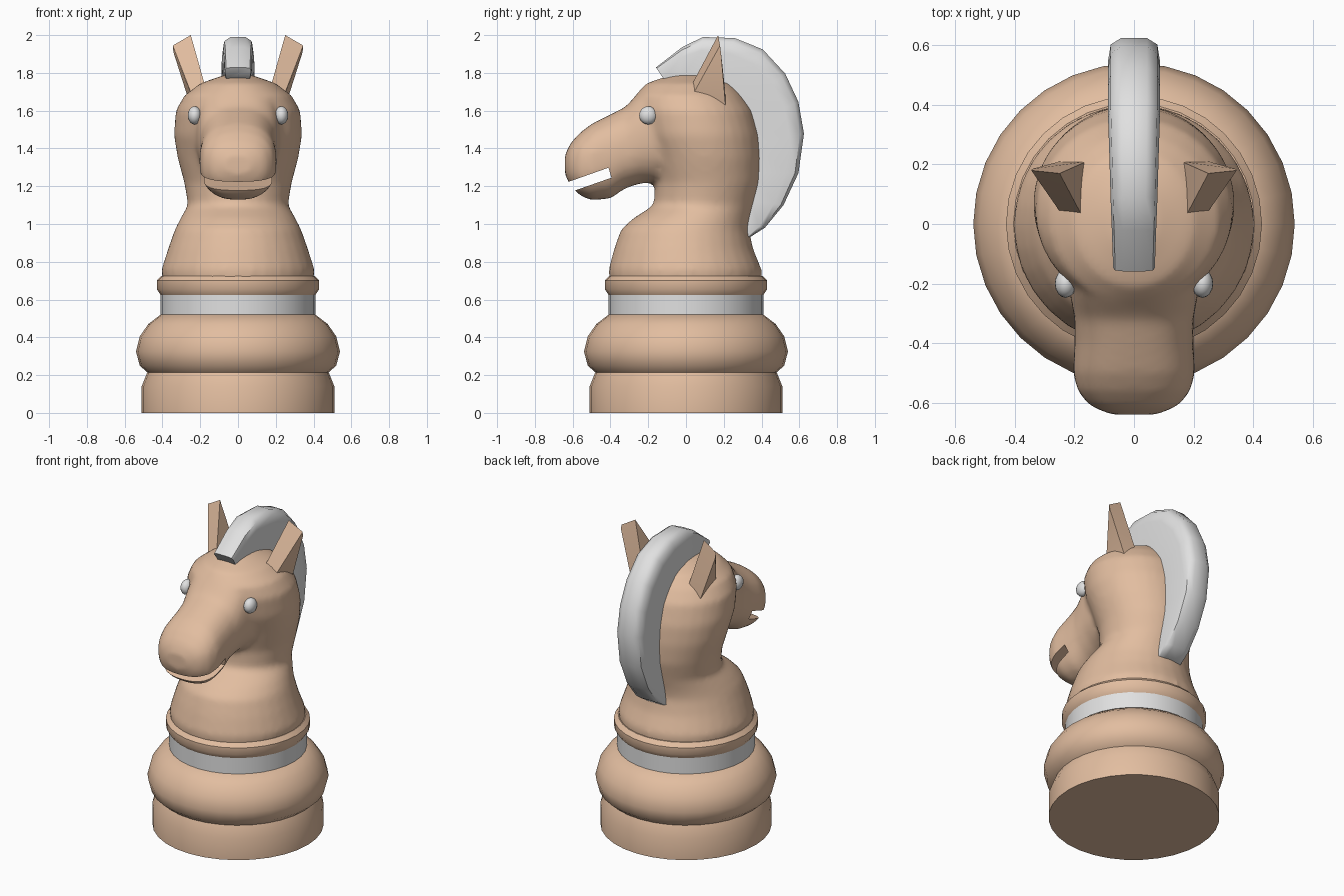
import bpy, bmesh, math
from mathutils import Vector

cube = bpy.data.objects.get("Cube")
if cube:
    bpy.data.objects.remove(cube, do_unlink=True)


def material(name, rgb):
    m = bpy.data.materials.new(name)
    m.use_nodes = True
    m.diffuse_color = (*rgb, 1)
    m.node_tree.nodes["Principled BSDF"].inputs["Base Color"].default_value = (*rgb, 1)
    return m


TAN = material("tan", (0.76, 0.51, 0.35))
GREY = material("light grey", (0.75, 0.75, 0.75))


def finish(bm, name, mat, angle=40):
    bmesh.ops.recalc_face_normals(bm, faces=bm.faces)
    me = bpy.data.meshes.new(name)
    bm.to_mesh(me)
    bm.free()
    me.materials.append(mat)
    ob = bpy.data.objects.new(name, me)
    bpy.context.collection.objects.link(ob)
    select(ob)
    bpy.ops.object.shade_smooth_by_angle(angle=math.radians(angle))
    return ob


def select(ob):
    bpy.ops.object.select_all(action='DESELECT')
    ob.select_set(True)
    bpy.context.view_layer.objects.active = ob


def loft(bm, rings):
    """Skin closed rings of points and cap both ends."""
    vs = [[bm.verts.new(p) for p in ring] for ring in rings]
    n = len(vs[0])
    for a, b in zip(vs, vs[1:]):
        for i in range(n):
            j = (i + 1) % n
            bm.faces.new((a[i], a[j], b[j], b[i]))
    bm.faces.new(vs[0])
    bm.faces.new(vs[-1])


def oval(n, power=2.0):
    """Unit superellipse."""
    pts = []
    for i in range(n):
        t = math.tau * i / n
        c, s = math.cos(t), math.sin(t)
        pts.append((math.copysign(abs(c) ** (2 / power), c),
                    math.copysign(abs(s) ** (2 / power), s)))
    return pts


def lathe(name, profile, mat):
    bm = bmesh.new()
    loft(bm, [[(r * c, r * s, z) for c, s in oval(32)] for r, z in profile])
    return finish(bm, name, mat)


# Turned pedestal
lathe("base", [(.51, 0), (.51, .14), (.48, .215), (.52, .25), (.54, .325),
               (.52, .405), (.475, .47), (.41, .52)], TAN)
lathe("band", [(.41, .515), (.41, .63)], GREY)
lathe("collar", [(.41, .625), (.43, .655), (.43, .70), (.405, .725)], TAN)

# Neck and skull: height, front y, back y, half width
NECK = [(.69, -.405, .40, .40), (.76, -.41, .40, .405), (.87, -.38, .355, .37),
        (.97, -.345, .335, .335), (1.03, -.28, .345, .305), (1.10, -.17, .365, .265),
        (1.22, -.165, .395, .285), (1.35, -.2, .40, .32), (1.47, -.25, .39, .34),
        (1.60, -.28, .355, .33), (1.68, -.27, .30, .285), (1.745, -.21, .24, .2),
        (1.79, -.08, .12, .07)]
# Muzzle: y, top, bottom, half width
MUZZLE = [(0, 1.75, 1.25, .22), (-.15, 1.75, 1.22, .23), (-.24, 1.71, 1.215, .215),
          (-.32, 1.62, 1.19, .2), (-.40, 1.58, 1.135, .2), (-.50, 1.53, 1.125, .205),
          (-.56, 1.485, 1.15, .19), (-.61, 1.43, 1.2, .15), (-.64, 1.37, 1.26, .08)]
bm = bmesh.new()
loft(bm, [[(w * c, (f + b) / 2 + s * (b - f) / 2, z) for c, s in oval(32)]
          for z, f, b, w in NECK])
loft(bm, [[(w * c, y, (t + b) / 2 + s * (t - b) / 2) for c, s in oval(32, 2.4)]
          for y, t, b, w in MUZZLE])
head = finish(bm, "head_and_neck", TAN)

# Mouth slot cutter
bm = bmesh.new()
slot = [(-.41, 1.298), (-.75, 1.178), (-.70, 1.138), (-.395, 1.245)]
loft(bm, [[(x, y, z) for y, z in slot] for x in (-.3, .3)])
cutter = finish(bm, "mouth_cutter", TAN)
cutter.hide_render = True

# Fuse neck and muzzle, soften the join, then cut the mouth
remesh = head.modifiers.new("fuse", 'REMESH')
remesh.mode = 'VOXEL'
remesh.voxel_size = .02
soft = head.modifiers.new("soften", 'SMOOTH')
soft.factor = .5
soft.iterations = 5
cut = head.modifiers.new("mouth", 'BOOLEAN')
cut.operation = 'DIFFERENCE'
cut.solver = 'EXACT'
cut.object = cutter
select(head)
for mod in ("fuse", "soften", "mouth"):
    bpy.ops.object.modifier_apply(modifier=mod)
head.data.materials.clear()
head.data.materials.append(TAN)
for p in head.data.polygons:
    p.material_index = 0
bpy.ops.object.shade_smooth_by_angle(angle=math.radians(40))
bpy.data.objects.remove(cutter, do_unlink=True)

# Ears and eyes, mirrored
EAR = [(.25, .17, 2.0), (.345, .18, 1.945), (.342, .185, 1.91),
       (.16, 0, 1.68), (.22, .0, 1.62), (.16, .21, 1.68), (.25, .21, 1.62)]
for side, s in (("left", 1), ("right", -1)):
    bm = bmesh.new()
    for x, y, z in EAR:
        bm.verts.new((s * x, y, z))
    bmesh.ops.convex_hull(bm, input=bm.verts)
    finish(bm, side + "_ear", TAN, 30)

    bm = bmesh.new()
    bmesh.ops.create_uvsphere(bm, u_segments=16, v_segments=10, radius=.048)
    for v in bm.verts:
        v.co = Vector((v.co.x * .75 + s * .23, v.co.y - .2, v.co.z + 1.575))
    finish(bm, side + "_eye", GREY)

# Mane: crest swept along pairs of outer and inner points (y, z)
OUTER = [(-.16, 1.83), (-.02, 1.94), (.09, 1.995), (.26, 1.99), (.41, 1.93), (.53, 1.80),
         (.60, 1.65), (.63, 1.48), (.60, 1.27), (.52, 1.10), (.42, .98), (.34, .93)]
INNER = [(-.12, 1.77), (-.04, 1.75), (.06, 1.74), (.15, 1.70), (.22, 1.66), (.29, 1.60),
         (.34, 1.52), (.36, 1.42), (.37, 1.27), (.34, 1.12), (.31, 1.0), (.29, .94)]
HALF = [(.9, 0), (1, .7), (.9, .9), (.5, .98)]
section = HALF + [(-w, t) for w, t in reversed(HALF)]
rings = []
for i, (o, n) in enumerate(zip(OUTER, INNER)):
    o, n = Vector(o), Vector(n)
    width = .07 + .017 * min(1, i / 4)
    rings.append([(width * w, *n.lerp(o, t)) for w, t in section])
bm = bmesh.new()
loft(bm, rings)
finish(bm, "mane", GREY, 50)
